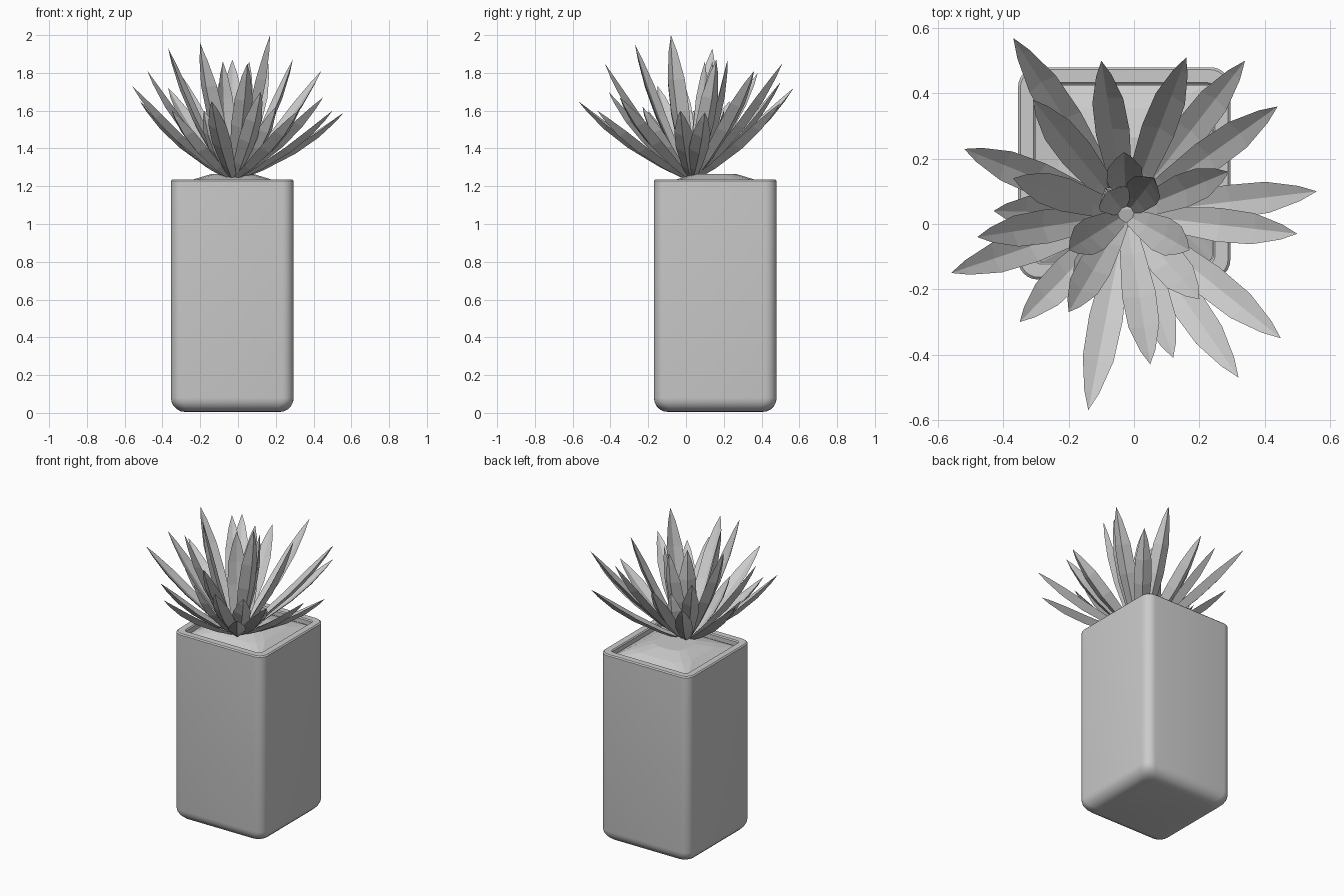
import bpy, bmesh
from math import cos, sin, pi
from mathutils import Vector

default = bpy.data.objects.get("Cube")
if default:
    bpy.data.objects.remove(default, do_unlink=True)

grey = bpy.data.materials.new("plain grey")
grey.use_nodes = True
colour = (0.6, 0.6, 0.6, 1)
grey.diffuse_color = colour
grey.node_tree.nodes["Principled BSDF"].inputs["Base Color"].default_value = colour

POT = Vector((-0.03, 0.155, 0))


def finish(bm, name, smooth=False):
    bmesh.ops.recalc_face_normals(bm, faces=bm.faces)
    mesh = bpy.data.meshes.new(name)
    bm.to_mesh(mesh)
    bm.free()
    mesh.materials.append(grey)
    obj = bpy.data.objects.new(name, mesh)
    bpy.context.collection.objects.link(obj)
    if smooth:
        bpy.ops.object.select_all(action='DESELECT')
        obj.select_set(True)
        bpy.context.view_layer.objects.active = obj
        bpy.ops.object.shade_smooth_by_angle(angle=0.7)
    return obj


def rounded_square(bm, half, radius, z, steps):
    """One horizontal loop of a square with rounded corners."""
    loop = []
    for corner in range(4):
        middle = pi / 4 + corner * pi / 2
        cx = (half - radius) * (1 if cos(middle) > 0 else -1)
        cy = (half - radius) * (1 if sin(middle) > 0 else -1)
        for i in range(steps + 1):
            a = corner * pi / 2 + i / steps * pi / 2
            loop.append(bm.verts.new(POT + Vector((cx + radius * cos(a), cy + radius * sin(a), z))))
    return loop


def bridge(bm, low, high):
    n = len(low)
    for i in range(n):
        j = (i + 1) % n
        bm.faces.new((low[i], low[j], high[j], high[i]))


def stack(name, profile, steps, smooth):
    """Skin a list of (half width, corner radius, height) loops and cap the ends."""
    bm = bmesh.new()
    loops = [rounded_square(bm, h, r, z, steps) for h, r, z in profile]
    for low, high in zip(loops, loops[1:]):
        bridge(bm, low, high)
    bm.faces.new(loops[0])
    bm.faces.new(loops[-1])
    return finish(bm, name, smooth)


# Tall square pot: rounded foot, straight walls, thin rim and hollow top
R = 0.075
foot = [(0.325 - R * (1 - sin(a)), 0.06, 0.005 + R * (1 - cos(a)))
        for a in (i * pi / 10 for i in range(6))]
rim = [(0.325, 0.06, 1.228), (0.318, 0.055, 1.235),
       (0.278, 0.025, 1.235), (0.272, 0.02, 1.228), (0.272, 0.02, 1.15)]
stack("pot", foot + rim, 6, True)

# Low faceted mound of soil
stack("soil", [(0.271, 0.02, 1.17), (0.271, 0.02, 1.2),
               (0.2, 0.08, 1.238), (0.11, 0.07, 1.265)], 2, False)

# Leaves: keeled blades that spread from one point
CROWN = Vector((-0.025, 0.03, 1.235))
BLADE = [(0, 0.4), (0.22, 0.72), (0.5, 1), (0.72, 0.92), (0.9, 0.45)]


def leaf(number, tip, half_width):
    tip = Vector(tip)
    out = Vector((tip.x - CROWN.x, tip.y - CROWN.y, 0)).normalized()
    side = out.cross(Vector((0, 0, 1)))
    start = CROWN + out * 0.015
    bend = (start + tip) / 2 + out * 0.04 - Vector((0, 0, 0.05))
    bm = bmesh.new()
    loops = []
    for t, width in BLADE:
        c = start * (1 - t) ** 2 + bend * 2 * t * (1 - t) + tip * t * t
        along = ((bend - start) * (1 - t) + (tip - bend) * t).normalized()
        up = side.cross(along)
        w = half_width * width
        loops.append([bm.verts.new(p) for p in (
            c - side * w + up * w * 0.3, c - up * w * 0.35,
            c + side * w + up * w * 0.3, c + up * w * 0.02)])
    for low, high in zip(loops, loops[1:]):
        bridge(bm, low, high)
    point = bm.verts.new(tip)
    last = loops[-1]
    for i in range(4):
        bm.faces.new((last[i], last[(i + 1) % 4], point))
    bm.faces.new(loops[0])
    finish(bm, f"leaf_{number:02d}")


OUTER_TIPS = [
    (-.37, .57, 1.72), (-.1, .5, 1.75), (.16, .51, 1.85), (.34, .5, 1.64),
    (.44, .36, 1.81), (.29, .16, 1.87), (.56, .1, 1.59), (.5, -.03, 1.6),
    (.45, -.35, 1.67), (.32, -.47, 1.6), (.12, -.41, 1.7), (.05, -.43, 1.85),
    (-.14, -.57, 1.65), (-.2, -.27, 1.95), (-.35, -.3, 1.6), (-.56, -.15, 1.73),
    (-.48, -.04, 1.81), (-.43, .04, 1.6), (-.37, .14, 1.93), (-.52, .23, 1.65),
    (-.31, .38, 1.8)]
INNER_TIPS = [
    (-.2, -.08, 1.96), (.17, -.08, 2), (-.03, .22, 1.87), (.06, .14, 1.86),
    (-.08, .1, 1.86), (.2, -.23, 1.62), (-.03, .2, 1.6), (-.18, -.2, 1.6)]

for n, tip in enumerate(OUTER_TIPS + INNER_TIPS, 1):
    leaf(n, tip, 0.052 if n <= len(OUTER_TIPS) else 0.056)
